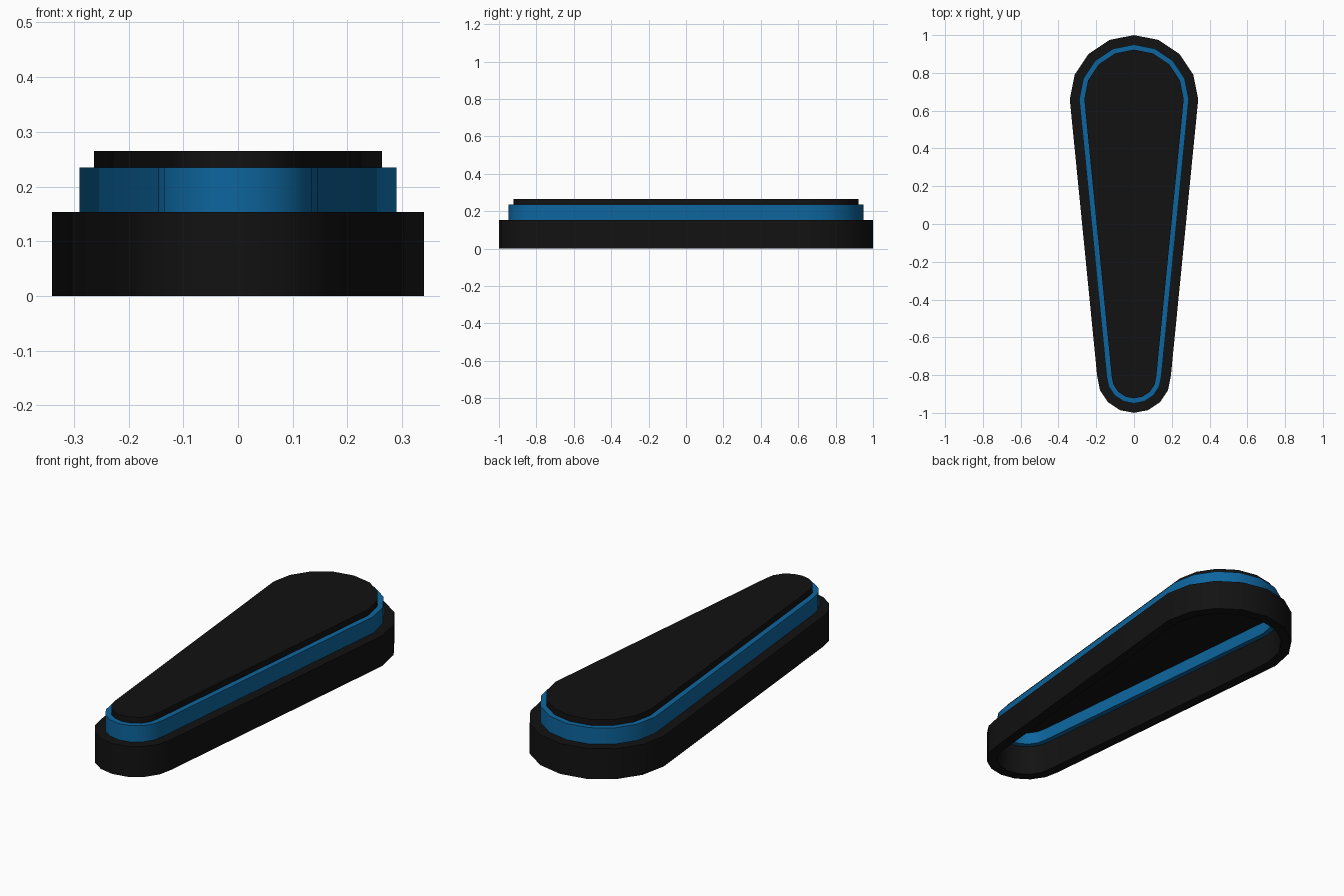
import bpy, bmesh
from math import sin, cos, pi

if "Cube" in bpy.data.objects:
    bpy.data.objects.remove(bpy.data.objects["Cube"])

BACK_Y, FRONT_Y = 0.66, -0.805      # centres of the wide and narrow ends
BACK_R, FRONT_R = 0.34, 0.195
SEG = 8                             # segments per half-round end


def material(name, color):
    m = bpy.data.materials.new(name)
    m.diffuse_color = (*color, 1)
    m.use_nodes = True
    m.node_tree.nodes["Principled BSDF"].inputs["Base Color"].default_value = m.diffuse_color
    return m


def outline(inset):
    """Tapered capsule outline, shrunk by inset."""
    pts = []
    for cy, r, start in ((BACK_Y, BACK_R, 0), (FRONT_Y, FRONT_R, pi)):
        for i in range(SEG + 1):
            a = start + pi * i / SEG
            pts.append(((r - inset) * cos(a), cy + (r - inset) * sin(a)))
    return pts


def loft(name, profile, mat, closed=False, cap=False):
    """Sweep an (inset, z) profile around the capsule outline."""
    bm = bmesh.new()
    rings = [[bm.verts.new((x, y, z)) for x, y in outline(d)] for d, z in profile]
    pairs = list(zip(rings, rings[1:]))
    if closed:
        pairs.append((rings[-1], rings[0]))
    n = len(rings[0])
    for a, b in pairs:
        for i in range(n):
            j = (i + 1) % n
            bm.faces.new((a[i], a[j], b[j], b[i]))
    if cap:
        bm.faces.new(rings[-1])
        bm.faces.new(rings[0][::-1])
    bmesh.ops.recalc_face_normals(bm, faces=bm.faces)
    me = bpy.data.meshes.new(name)
    bm.to_mesh(me)
    bm.free()
    me.materials.append(mat)
    ob = bpy.data.objects.new(name, me)
    bpy.context.collection.objects.link(ob)
    bpy.context.view_layer.objects.active = ob
    ob.select_set(True)
    bpy.ops.object.shade_smooth_by_angle(angle=pi / 6)
    ob.select_set(False)


black = material("black", (0.006, 0.006, 0.006))
blue = material("blue", (0.004, 0.13, 0.34))

# hollow lower wall
loft("base_ring", [(0, 0), (0, 0.153), (0.05, 0.153), (0.05, 0)], black, closed=True)
# coloured band standing on the wall
loft("blue_band", [(0.05, 0.153), (0.05, 0.235), (0.077, 0.235), (0.077, 0.153)], blue, closed=True)
# lid closing the top
loft("top_plate", [(0.077, 0.215), (0.077, 0.265)], black, cap=True)
